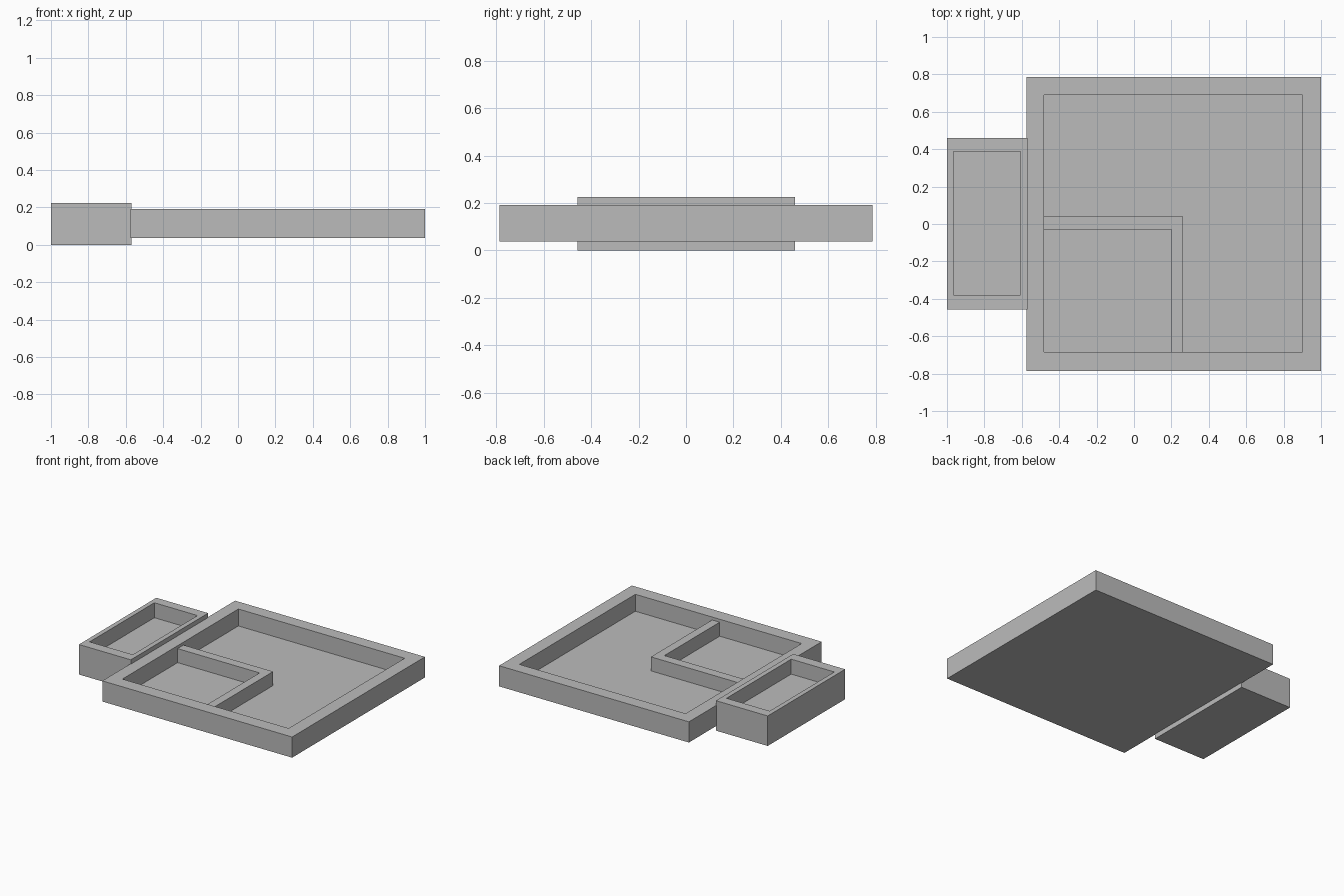
import bpy
import bmesh

if "Cube" in bpy.data.objects:
    bpy.data.objects.remove(bpy.data.objects["Cube"])

grey = bpy.data.materials.new("plain grey")
grey.diffuse_color = (0.5, 0.5, 0.5, 1)
grey.use_nodes = True
grey.node_tree.nodes["Principled BSDF"].inputs["Base Color"].default_value = grey.diffuse_color


def finish(name, bm):
    bmesh.ops.recalc_face_normals(bm, faces=bm.faces)
    mesh = bpy.data.meshes.new(name)
    bm.to_mesh(mesh)
    bm.free()
    mesh.materials.append(grey)
    obj = bpy.data.objects.new(name, mesh)
    bpy.context.collection.objects.link(obj)
    return obj


def rect(bm, x0, x1, y0, y1, z):
    return [bm.verts.new(p) for p in
            ((x0, y0, z), (x1, y0, z), (x1, y1, z), (x0, y1, z))]


def tray(name, outer, inner, bottom, floor, top):
    """Open box: four stacked rectangles joined by walls, closed at both ends."""
    bm = bmesh.new()
    loops = [rect(bm, *outer, bottom), rect(bm, *outer, top),
             rect(bm, *inner, top), rect(bm, *inner, floor)]
    for a, b in zip(loops, loops[1:]):
        for i in range(4):
            j = (i + 1) % 4
            bm.faces.new((a[i], a[j], b[j], b[i]))
    bm.faces.new(loops[0])
    bm.faces.new(loops[-1])
    return finish(name, bm)


def prism(name, outline, z0, z1):
    """Flat outline raised to a solid."""
    bm = bmesh.new()
    face = bm.faces.new([bm.verts.new((x, y, z0)) for x, y in outline])
    up = bmesh.ops.extrude_face_region(bm, geom=[face], use_keep_orig=True)
    verts = [v for v in up["geom"] if isinstance(v, bmesh.types.BMVert)]
    bmesh.ops.translate(bm, verts=verts, vec=(0, 0, z1 - z0))
    return finish(name, bm)


# Large square tray
tray("main_tray", (-0.575, 1.0, -0.787, 0.787), (-0.48, 0.9, -0.685, 0.69),
     0.037, 0.065, 0.192)

# Smaller, taller tray on the left
tray("side_tray", (-1.0, -0.57, -0.457, 0.46), (-0.965, -0.607, -0.38, 0.387),
     0.0, 0.113, 0.225)

# L-shaped divider, with its ends set into the tray rim
prism("corner_divider",
      [(-0.49, -0.03), (0.2, -0.03), (0.2, -0.695),
       (0.263, -0.695), (0.263, 0.04), (-0.49, 0.04)], 0.06, 0.17)
